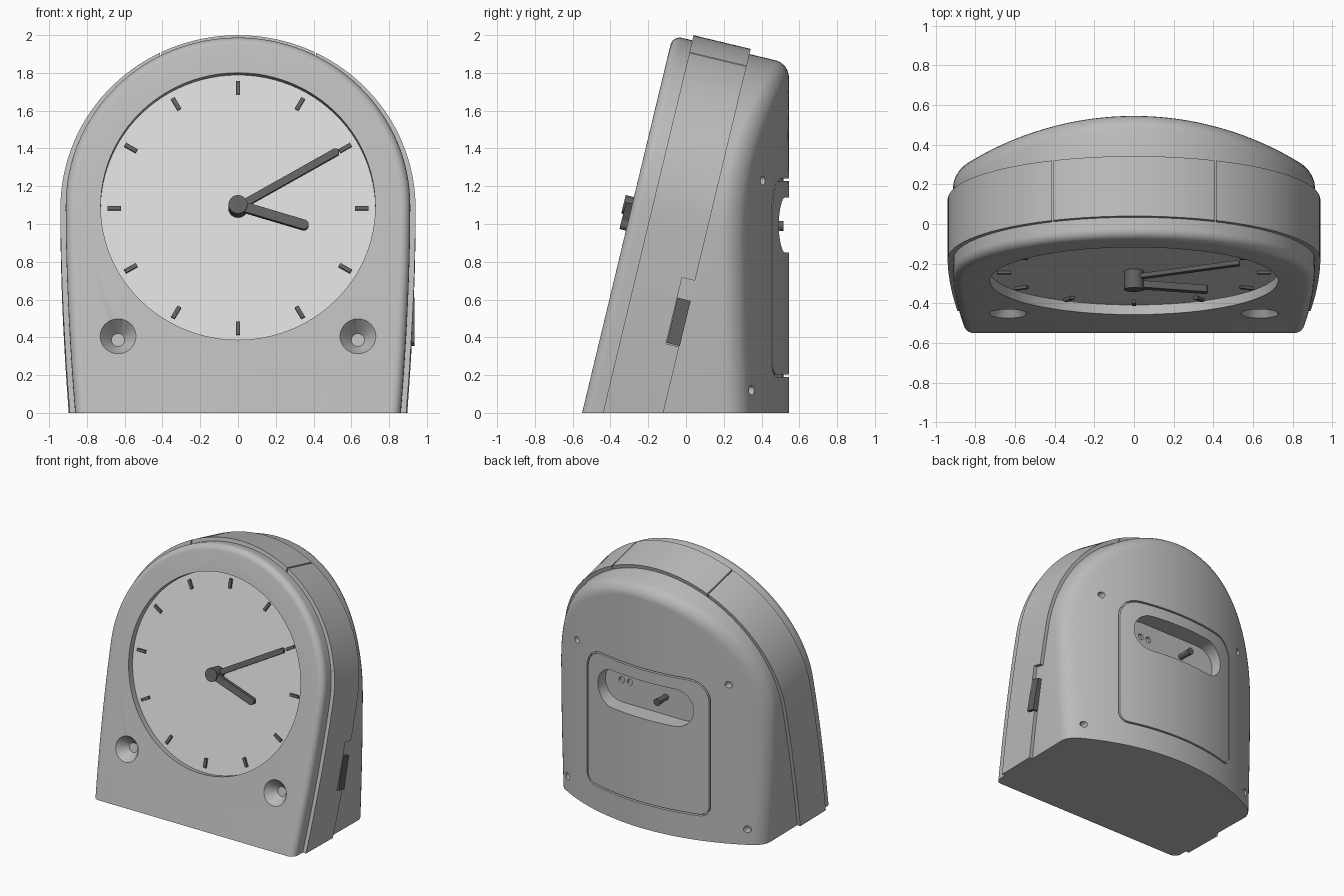
import bpy, bmesh, math
from mathutils import Matrix, Vector

if "Cube" in bpy.data.objects:
    bpy.data.objects.remove(bpy.data.objects["Cube"])

TILT = math.radians(13.5)
S, C = math.sin(TILT), math.cos(TILT)
LEAN = Matrix.Translation((0, -0.55, 0)) @ Matrix.Rotation(-TILT, 4, 'X')  # local: x, depth, up the face
WORLD = Matrix.Identity(4)
R, CV, DIAL_V = 0.912, 1.142, 1.125


def material(name, value):
    m = bpy.data.materials.new(name)
    m.diffuse_color = (value, value, value, 1)
    m.use_nodes = True
    m.node_tree.nodes["Principled BSDF"].inputs["Base Color"].default_value = m.diffuse_color
    return m


GREY = material("case_grey", 0.50)
LIGHT = material("dial_light_grey", 0.70)
DARK = material("dark_grey", 0.12)


def finish(name, bm, mat, matrix, floor=False):
    bm.transform(matrix)
    if floor:  # trim flat at the ground and close
        bmesh.ops.bisect_plane(bm, geom=bm.verts[:] + bm.edges[:] + bm.faces[:], dist=1e-5,
                               plane_co=(0, 0, 0), plane_no=(0, 0, -1), clear_outer=True)
        bmesh.ops.holes_fill(bm, edges=[e for e in bm.edges if e.is_boundary], sides=0)
    bmesh.ops.recalc_face_normals(bm, faces=bm.faces[:])
    me = bpy.data.meshes.new(name)
    bm.to_mesh(me)
    bm.free()
    me.materials.append(mat)
    ob = bpy.data.objects.new(name, me)
    bpy.context.collection.objects.link(ob)
    return ob


def bridge(bm, a, b, closed=True):
    n = len(a)
    for i in range(n if closed else n - 1):
        j = (i + 1) % n
        bm.faces.new((a[i], a[j], b[j], b[i]))


def solid(name, loops, mat=GREY, matrix=LEAN, cyclic=False):
    """Loft closed loops; cap the ends, or join last to first."""
    bm = bmesh.new()
    rings = [[bm.verts.new(p) for p in loop] for loop in loops]
    for a, b in zip(rings, rings[1:]):
        bridge(bm, a, b)
    if cyclic:
        bridge(bm, rings[-1], rings[0])
    else:
        bm.faces.new(rings[0])
        bm.faces.new(rings[-1])
    return finish(name, bm, mat, matrix)


def prism(name, pts, d0, d1, mat=GREY, matrix=LEAN):
    return solid(name, [[(x, d, z) for x, z in pts] for d in (d0, d1)], mat, matrix)


def circle(cx, cz, r, n=32):
    return [(cx + r * math.cos(2 * math.pi * i / n), cz + r * math.sin(2 * math.pi * i / n)) for i in range(n)]


def rect(x0, x1, z0, z1):
    return [(x0, z0), (x1, z0), (x1, z1), (x0, z1)]


def rounded(h, z0, z1, rt, rb, div=14):
    """Rounded rectangle with subdivided straight edges."""
    key = []
    for sx, cz, r, a0 in ((1, z1 - rt, rt, 0), (-1, z1 - rt, rt, 90), (-1, z0 + rb, rb, 180), (1, z0 + rb, rb, 270)):
        for i in range(9):
            a = math.radians(a0 + 90 * i / 8)
            key.append((sx * (h - r) + r * math.cos(a), cz + r * math.sin(a)))
    out = []
    for i, p in enumerate(key):
        q = key[(i + 1) % len(key)]
        steps = div if math.dist(p, q) > 0.1 else 1
        out += [(p[0] + (q[0] - p[0]) * k / steps, p[1] + (q[1] - p[1]) * k / steps) for k in range(steps)]
    return out


def turn(pts, angle, cx=0.0, cz=DIAL_V):
    c, s = math.cos(angle), math.sin(angle)
    return [(cx + x * c - z * s, cz + x * s + z * c) for x, z in pts]


def cut(target, cutters):
    for c in cutters:
        m = target.modifiers.new("cut", 'BOOLEAN')
        m.operation, m.solver, m.object = 'DIFFERENCE', 'EXACT', c
        bpy.context.view_layer.objects.active = target
        bpy.ops.object.modifier_apply(modifier=m.name)
        bpy.data.objects.remove(c)


# Arched outline: gently flared sides and a round top, right foot to left foot
right = []
for i in range(17):
    v = -0.05 + (CV + 0.05) * i / 16
    right.append((R - 0.052 * (max(CV - v, 0) / CV) ** 1.8, v))
right += [(R * math.cos(math.pi * i / 64), CV + R * math.sin(math.pi * i / 64)) for i in range(1, 32)]
OUTLINE = right + [(0, CV + R)] + [(-x, v) for x, v in reversed(right)]


def offset(d):
    out = []
    n = len(OUTLINE)
    for i, (x, v) in enumerate(OUTLINE):
        a, b = OUTLINE[max(i - 1, 0)], OUTLINE[min(i + 1, n - 1)]
        t = Vector((b[0] - a[0], b[1] - a[1])).normalized()
        out.append((x + t.y * d, v - t.x * d))
    return out


def back_y(x):  # upright curved back
    return 0.545 - 1.6 + math.sqrt(1.6 ** 2 - x * x)


def back_depth(x, v):
    return (back_y(x) + 0.55 - v * S) / C


# Case: rounded front edge, rounded edge to the curved back
bm = bmesh.new()
rings = []
RF, RB = 0.05, 0.07
for k in range(7):
    a = math.pi / 2 * k / 6
    rings.append([bm.verts.new((x, RF * (1 - math.cos(a)), v)) for x, v in offset(-RF * (1 - math.sin(a)))])
for k in range(6, -1, -1):
    a = math.pi / 2 * k / 6
    rings.append([bm.verts.new((x, back_depth(x, v) - RB * (1 - math.cos(a)), v))
                  for x, v in offset(-RB * (1 - math.sin(a)))])
for a, b in zip(rings, rings[1:]):
    bridge(bm, a, b, closed=False)
bm.faces.new(rings[0])
last, COLS = rings[-1], 28
rows = []
for i in range(len(last) // 2):
    p, q = last[i], last[-1 - i]
    mid = [p.co.x + (q.co.x - p.co.x) * k / COLS for k in range(1, COLS)]
    rows.append([p] + [bm.verts.new((x, back_depth(x, p.co.z), p.co.z)) for x in mid] + [q])
for a, b in zip(rows, rows[1:]):
    bridge(bm, a, b, closed=False)
for k in range(COLS):
    bm.faces.new((rows[-1][k], rows[-1][k + 1], last[len(last) // 2]))
case = finish("case", bm, GREY, LEAN, floor=True)

# Recesses: dial, front sockets, battery door groove, rear pocket, screw holes
cutters = [prism("dial_cut", circle(0, DIAL_V, 0.727, 96), -0.2, 0.055)]
for sx in (-1, 1):
    cutters.append(solid("socket_cut", [[(x, d, z) for x, z in circle(sx * 0.635, 0.417, r)]
                                        for d, r in ((-0.02, 0.110), (0, 0.095), (0.085, 0.035))]))
outer = rounded(0.53, 0.19, 1.24, 0.16, 0.08)
inner = rounded(0.518, 0.202, 1.228, 0.148, 0.068)
cutters.append(solid("door_cut", [[(x, back_y(x) + d, z) for x, z in pts] for pts, d in
                                  ((outer, -0.03), (outer, 0.05), (inner, 0.05), (inner, -0.03))],
                     matrix=WORLD, cyclic=True))
cutters.append(prism("pocket_cut", rounded(0.41, 0.85, 1.14, 0.144, 0.144), 0.40, 0.7, matrix=WORLD))
for x, z in ((0.65, 1.23), (0.77, 0.12)):
    for sx in (-1, 1):
        cutters.append(prism("screw_cut", circle(sx * x, z, 0.025, 20), back_y(x) - 0.05, 0.7, matrix=WORLD))
for x in (0.27, 0.20):
    cutters.append(prism("pin_cut", circle(x, 1.02, 0.024, 16), 0.38, 0.45, matrix=WORLD))
cut(case, cutters)

# Raised band around the case, with top button seams and a switch notch
bm = bmesh.new()
sect = [[bm.verts.new((x, w, v)) for x, v in offset(o)]
        for o, w in ((0.028, 0.107), (0.028, 0.418), (-0.03, 0.418), (-0.03, 0.107))]
for i in range(4):
    bridge(bm, sect[i], sect[(i + 1) % 4], closed=False)
for end in (0, -1):
    bm.faces.new([s[end] for s in sect])
band = finish("band", bm, GREY, LEAN, floor=True)
cuts = [prism("notch_cut", rect(0.8, 1.1, 0.46, 0.82), 0.347, 0.5)]
for sx in (-1, 1):
    cuts.append(prism("seam_cut", rect(sx * 0.41 - 0.004, sx * 0.41 + 0.004, 1.945, 2.2), 0.05, 0.5))
cut(band, cuts)

# Dial, hour marks, hands and hub
prism("dial", circle(0, DIAL_V, 0.7265, 96), 0.05, 0.058, LIGHT)
for i in range(12):
    prism("hour_mark", turn(rect(0.62, 0.69, -0.011, 0.011), i * math.pi / 6), 0.035, 0.052, DARK)


def hand(name, length, half, angle, d0, d1):
    pts = rounded(length / 2, -half, half, half * 0.98, half * 0.98, 1)
    prism(name, turn([(x + length / 2, z) for x, z in pts], angle), d0, d1, DARK)


hand("hour_hand", 0.39, 0.026, math.radians(-17), -0.035, 0.0)
hand("minute_hand", 0.615, 0.020, math.radians(30), 0.008, 0.03)
prism("hub", circle(0, DIAL_V, 0.05, 32), -0.045, 0.052, DARK)

# Side switch and rear setting knob
prism("side_switch", rect(0.86, 0.934, 0.465, 0.711), 0.349, 0.420, DARK)
solid("setting_knob", [[(x, y, z) for x, z in circle(-0.11, 0.99, r, 20)]
                       for y, r in ((0.39, 0.022), (0.44, 0.022), (0.515, 0.027))], DARK, WORLD)

bpy.ops.object.select_all(action='SELECT')
bpy.context.view_layer.objects.active = case
bpy.ops.object.shade_smooth_by_angle(angle=math.radians(30))
